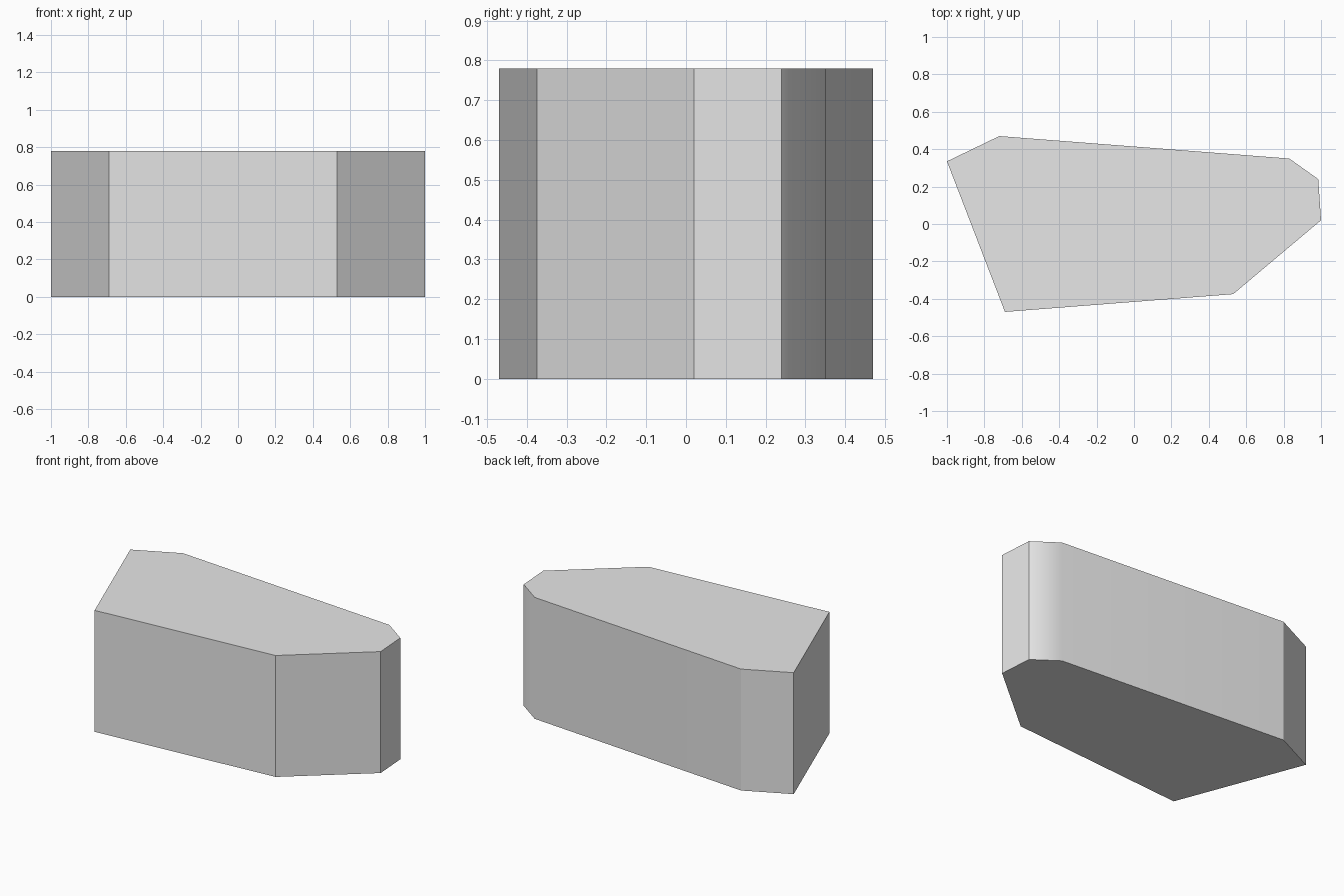
import bpy
import bmesh
from mathutils import Vector

cube = bpy.data.objects.get("Cube")
if cube:
    bpy.data.objects.remove(cube, do_unlink=True)

HEIGHT = 0.78
SOFT_CORNER = Vector((0.83, 0.35))
# Counter-clockwise outline of the block, starting at the front right corner
OUTLINE = [(-0.69, -0.47), (0.53, -0.375), (1.0, 0.02), (0.985, 0.24),
           SOFT_CORNER, (-0.72, 0.47), (-1.0, 0.335)]

# Plain grey material
grey = bpy.data.materials.new("light_grey")
grey.use_nodes = True
colour = (0.8, 0.8, 0.8, 1.0)
grey.diffuse_color = colour
grey.node_tree.nodes["Principled BSDF"].inputs["Base Color"].default_value = colour

# Extrude the outline into a solid block
bm = bmesh.new()
base = bm.faces.new([bm.verts.new((x, y, 0)) for x, y in OUTLINE])
top = bmesh.ops.extrude_face_region(bm, geom=[base], use_keep_orig=True)["geom"]
bmesh.ops.translate(bm, vec=(0, 0, HEIGHT),
                    verts=[v for v in top if isinstance(v, bmesh.types.BMVert)])
bmesh.ops.recalc_face_normals(bm, faces=bm.faces)

# Every edge is crisp except the one softened back corner
for face in bm.faces:
    face.smooth = True
for edge in bm.edges:
    edge.smooth = all((v.co.xy - SOFT_CORNER).length < 0.01 for v in edge.verts)

mesh = bpy.data.meshes.new("angular_block")
bm.to_mesh(mesh)
bm.free()
mesh.materials.append(grey)
block = bpy.data.objects.new("angular_block", mesh)
bpy.context.collection.objects.link(block)

# Keep the large wall evenly shaded beside the soft corner
weighted = block.modifiers.new("weighted_normals", 'WEIGHTED_NORMAL')
weighted.keep_sharp = True
